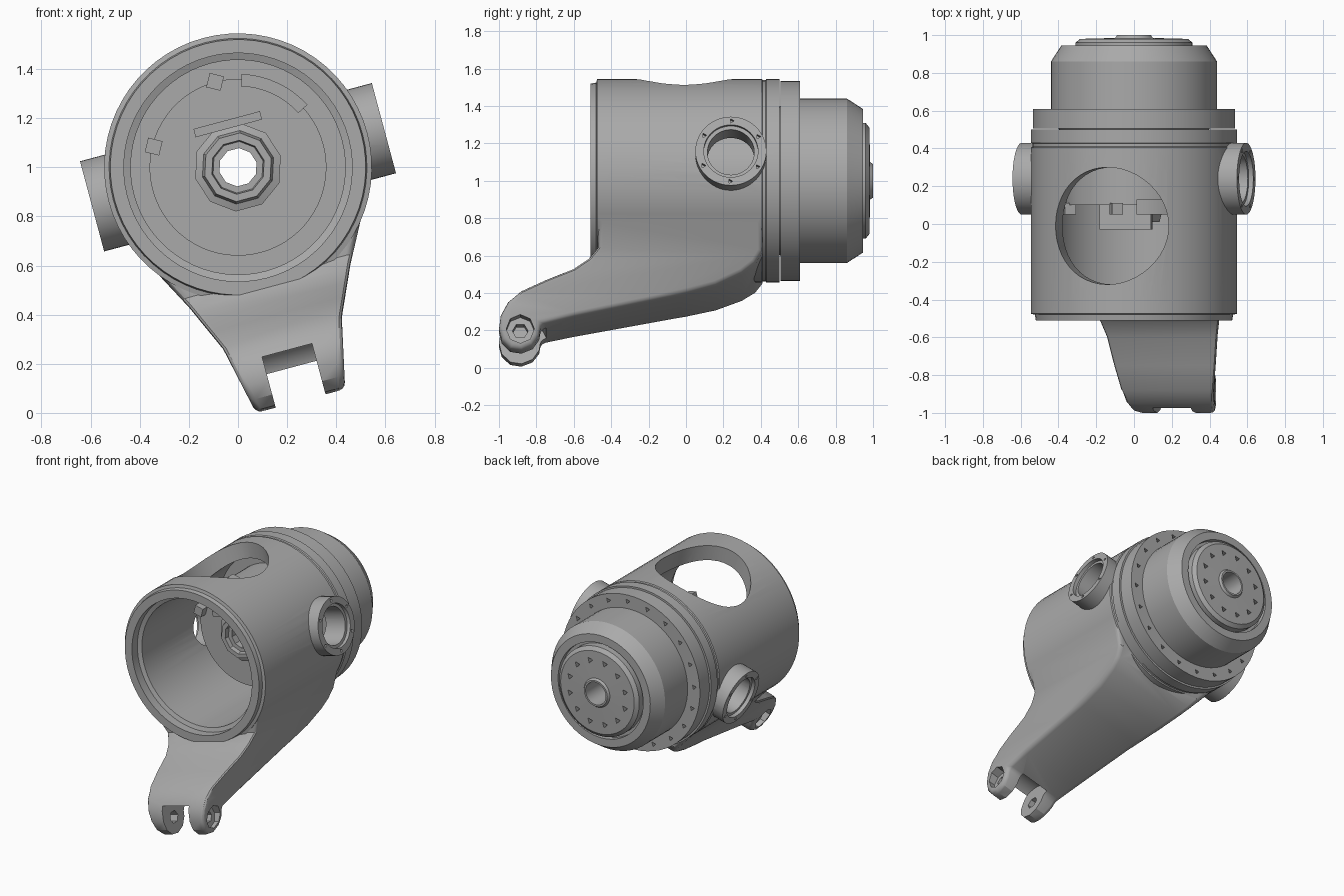
import bpy, bmesh, math
from mathutils import Matrix

if "Cube" in bpy.data.objects:
    bpy.data.objects.remove(bpy.data.objects["Cube"], do_unlink=True)

metal = bpy.data.materials.new("grey_metal")
metal.use_nodes = True
GREY = (0.4, 0.4, 0.4, 1)
metal.diffuse_color = GREY
metal.node_tree.nodes["Principled BSDF"].inputs["Base Color"].default_value = GREY

TILT = Matrix.Translation((0, 0, 1)) @ Matrix.Rotation(math.radians(-15), 4, 'Y')
AXIS = {'X': Matrix.Rotation(math.pi / 2, 4, 'Y'),
        'Y': Matrix.Rotation(-math.pi / 2, 4, 'X'), 'Z': Matrix()}


def finish(bm, name):
    bmesh.ops.recalc_face_normals(bm, faces=bm.faces)
    me = bpy.data.meshes.new(name)
    bm.to_mesh(me)
    bm.free()
    ob = bpy.data.objects.new(name, me)
    bpy.context.collection.objects.link(ob)
    me.materials.append(metal)
    return ob


def rods(name, centres, r, depth, axis, n=48):
    """One mesh of equal cylinders along an axis."""
    bm = bmesh.new()
    for c in centres:
        bmesh.ops.create_cone(bm, cap_ends=True, segments=n, radius1=r, radius2=r,
                              depth=depth, matrix=Matrix.Translation(c) @ AXIS[axis])
    return finish(bm, name)


def box(name, centre, size, turn=0):
    bm = bmesh.new()
    bmesh.ops.create_cube(bm, size=1, matrix=Matrix.Translation(centre)
                          @ Matrix.Rotation(turn, 4, 'Y') @ Matrix.Diagonal((*size, 1)))
    return finish(bm, name)


def lathe(name, profile, n=64):
    """Spin a closed (radius, y) profile about the y axis."""
    bm = bmesh.new()
    rings = []
    for r, y in profile:
        if r == 0:
            rings.append([bm.verts.new((0, y, 0))] * n)
        else:
            angles = [2 * math.pi * i / n for i in range(n)]
            rings.append([bm.verts.new((r * math.cos(a), y, r * math.sin(a))) for a in angles])
    for a, b in zip(rings, rings[1:] + rings[:1]):
        for i in range(n):
            j = (i + 1) % n
            corners = list(dict.fromkeys((a[i], a[j], b[j], b[i])))
            if len(corners) > 2:
                bm.faces.new(corners)
    return finish(bm, name)


def prism(name, points, half, place):
    """Extrude an outline both ways; place maps (u, v, w) to a position."""
    bm = bmesh.new()
    a, b = ([bm.verts.new(place(u, v, w)) for u, v in points] for w in (-half, half))
    bm.faces.new(a)
    bm.faces.new(b)
    for i in range(len(a)):
        j = (i + 1) % len(a)
        bm.faces.new((a[i], a[j], b[j], b[i]))
    return finish(bm, name)


def apply_mod(ob, mod):
    bpy.context.view_layer.objects.active = ob
    bpy.ops.object.modifier_apply(modifier=mod.name)


def combine(ob, other, operation='DIFFERENCE'):
    mod = ob.modifiers.new("combine", 'BOOLEAN')
    mod.operation, mod.solver, mod.object = operation, 'EXACT', other
    apply_mod(ob, mod)
    bpy.data.objects.remove(other, do_unlink=True)


def circle(count, r, y, start=0):
    angles = [start + 2 * math.pi * i / count for i in range(count)]
    return [(r * math.cos(a), y, r * math.sin(a)) for a in angles]


# Arm: side outline crossed with the tapering front outline
side = [(.41, -.3), (-.47, -.3), (-.47, -.46), (-.52, -.515), (-.6, -.565), (-.75, -.62),
        (-.88, -.675), (-.95, -.73), (-.99, -.8), (-1, -.87), (-.985, -.93), (-.94, -.975),
        (-.88, -.985), (-.82, -.96), (-.785, -.91), (-.775, -.85), (-.6, -.81), (0, -.69),
        (.16, -.65), (.3, -.59), (.37, -.54), (.41, -.48)]
half_front = [(.5, -.2), (.34, -.5), (.25, -.7), (.18, -1.02)]
front = half_front + [(-x, z) for x, z in reversed(half_front)]
arm = prism("arm", side, .7, lambda u, v, w: (w, u, v))
combine(arm, prism("taper", front, 1.2, lambda u, v, w: (u, w, v)), 'INTERSECT')
bevel = arm.modifiers.new("round", 'BEVEL')
bevel.width, bevel.segments, bevel.limit_method = .025, 3, 'ANGLE'
bevel.angle_limit = math.radians(50)
apply_mod(arm, bevel)

# Housing: barrel, arm and side bosses, then the openings
housing = lathe("housing", [(0, -.51), (.52, -.51), (.525, -.48), (.545, -.475), (.545, .405),
                            (.538, .41), (.538, .425), (.545, .43), (.545, .5), (0, .5)])
combine(housing, arm, 'UNION')
for s in (-1, 1):
    combine(housing, rods("boss", [(s * .465, .24, 0)], .19, .3, 'X'), 'UNION')
combine(housing, lathe("bore", [(0, -.6), (.465, -.6), (.465, -.45), (.437, -.44),
                                (.437, .42), (.35, .42), (.35, .6), (0, .6)]))
combine(housing, rods("cross_bore", [(0, .24, 0)], .125, 2, 'X'))
for s in (-1, 1):
    combine(housing, rods("boss_recess", [(s * .62, .24, 0)], .145, .06, 'X'))
    ring = [(s * .61, .24 + x, z) for x, _, z in circle(6, .167, 0, .5)]
    combine(housing, rods("boss_holes", ring, .014, .05, 'X', 3))
combine(housing, rods("top_window", [(0, -.01, .6)], .31, .8, 'Z'))
# Fork slot and pivot holes
combine(housing, rods("slot", [(0, -.886, -.886)], .145, .21, 'X', 32))
combine(housing, rods("pivot", [(0, -.886, -.876)], .042, 1, 'X', 6))
for s in (-1, 1):
    combine(housing, rods("pivot_recess", [(s * .23, -.886, -.876)], .075, .13, 'X', 8))

# Motor: stepped body with a hollow shaft and rear output disc
motor = lathe("motor", [(.078, .1), (.36, .1), (.36, .45), (.4, .505), (.535, .505), (.535, .61),
                        (.44, .61), (.44, .86), (.385, .945), (.33, .945), (.33, .91),
                        (.31, .91), (.31, .96), (.285, .98), (.1, .985), (.09, 1), (.078, 1)])
combine(motor, rods("disc_holes", circle(12, .22, .98), .022, .06, 'Y', 3))
combine(motor, rods("flange_holes", circle(20, .49, .61), .018, .06, 'Y', 3))

# Front shaft nut, connector bar and small blocks on the motor face
shaft_nut = lathe("shaft_nut", [(.078, .12), (.18, .12), (.18, .06), (.15, .05),
                                (.14, .01), (.11, .01), (.105, .04), (.078, .04)], 10)
bar = box("connector_bar", (.005, .04, .18), (.28, .14, .035))
blocks = [box("face_block", (x, .08, z), (.06, .06, .06), .5) for x, z in ((0, .36), (-.31, .17))]
arc = [(r * math.sin(a / 10), r * math.cos(a / 10))
       for r, steps in ((.38, range(3, 12)), (.33, range(11, 2, -1))) for a in steps]
arc_key = prism("arc_key", arc, .04, lambda u, v, w: (u, .09 + w, v))

# Lean everything about the barrel axis and shade
for ob in [housing, motor, shaft_nut, bar, arc_key] + blocks:
    ob.data.transform(TILT)
    bpy.ops.object.select_all(action='DESELECT')
    ob.select_set(True)
    bpy.context.view_layer.objects.active = ob
    bpy.ops.object.shade_smooth_by_angle(angle=math.radians(30))
